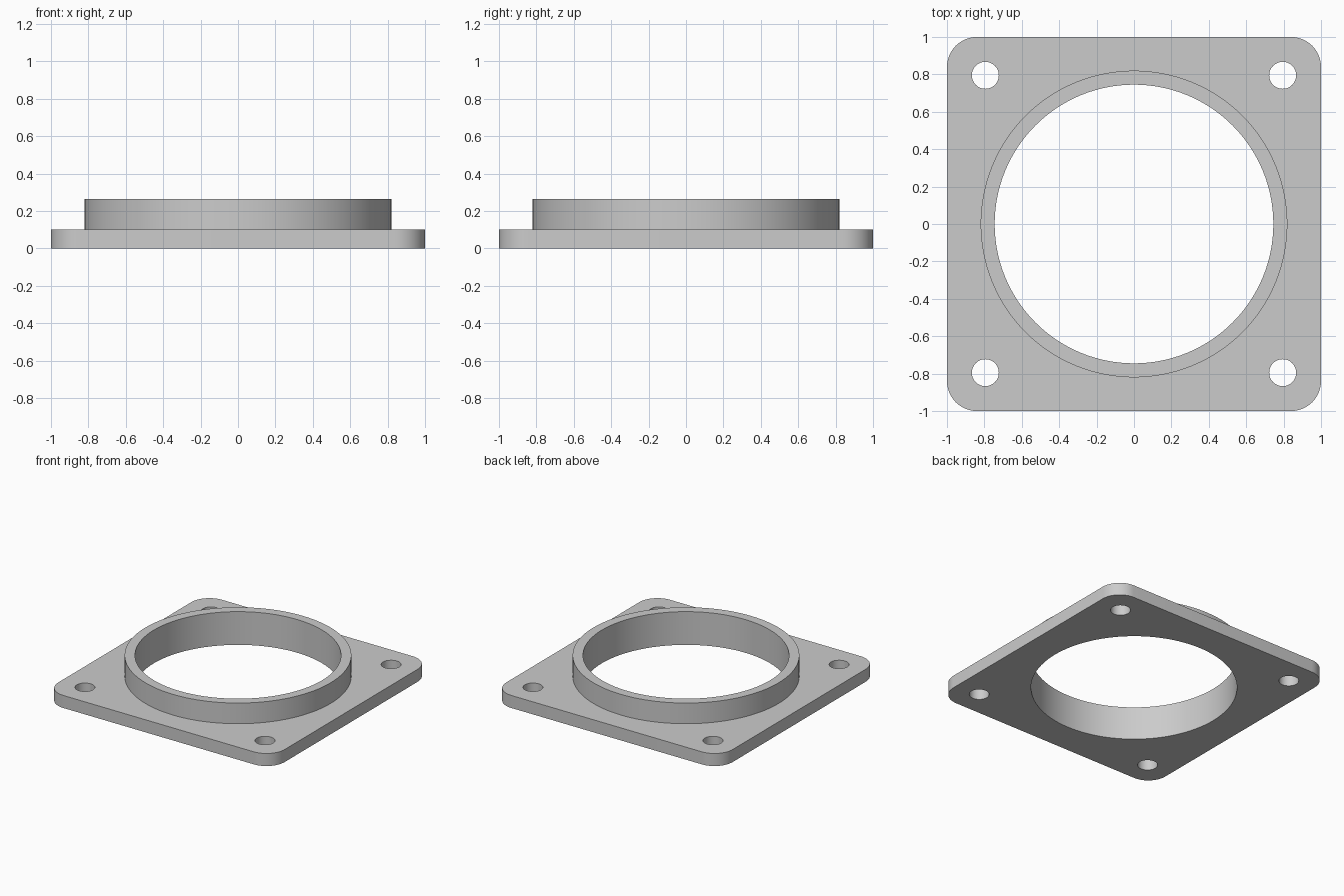
import bpy, bmesh
from math import radians, cos, sin, pi

if "Cube" in bpy.data.objects:
    bpy.data.objects.remove(bpy.data.objects["Cube"], do_unlink=True)

HALF, CORNER, PLATE_H, TOP = 1.0, 0.16, 0.1, 0.265
COLLAR_R, BORE_R = 0.82, 0.745
HOLE_R, HOLE_POS = 0.072, 0.795

grey = bpy.data.materials.new("plain grey")
grey.use_nodes = True
colour = (0.6, 0.6, 0.6, 1)
grey.diffuse_color = colour
grey.node_tree.nodes["Principled BSDF"].inputs["Base Color"].default_value = colour


def circle(x, y, r, n):
    return [(x + r * cos(2 * pi * i / n), y + r * sin(2 * pi * i / n)) for i in range(n)]


def rounded_square(half, r, steps=12):
    c, pts = half - r, []
    for k, (sx, sy) in enumerate([(1, 1), (-1, 1), (-1, -1), (1, -1)]):
        for i in range(steps + 1):
            a = pi / 2 * (k + i / steps)
            pts.append((sx * c + r * cos(a), sy * c + r * sin(a)))
    return pts


def prism(name, outline, z0, z1):
    """Extrude a closed outline from z0 to z1."""
    bm = bmesh.new()
    base = bm.faces.new([bm.verts.new((x, y, z0)) for x, y in outline])
    ext = bmesh.ops.extrude_face_region(bm, geom=[base], use_keep_orig=True)
    top = [v for v in ext["geom"] if isinstance(v, bmesh.types.BMVert)]
    bmesh.ops.translate(bm, verts=top, vec=(0, 0, z1 - z0))
    bmesh.ops.recalc_face_normals(bm, faces=bm.faces)
    mesh = bpy.data.meshes.new(name)
    bm.to_mesh(mesh)
    bm.free()
    mesh.materials.append(grey)
    ob = bpy.data.objects.new(name, mesh)
    bpy.context.collection.objects.link(ob)
    return ob


def combine(target, tool, operation):
    """Apply a boolean and discard the tool object."""
    mod = target.modifiers.new("boolean", "BOOLEAN")
    mod.operation, mod.object, mod.solver = operation, tool, "EXACT"
    bpy.context.view_layer.objects.active = target
    bpy.ops.object.modifier_apply(modifier=mod.name)
    bpy.data.objects.remove(tool, do_unlink=True)


# Square mounting plate with rounded corners
flange = prism("flange_plate_with_collar", rounded_square(HALF, CORNER), 0, PLATE_H)

# Raised collar and its through bore
combine(flange, prism("collar", circle(0, 0, COLLAR_R, 128), PLATE_H / 2, TOP), "UNION")
combine(flange, prism("bore", circle(0, 0, BORE_R, 128), -0.1, TOP + 0.1), "DIFFERENCE")

# Bolt holes in the four corners
for sx in (-1, 1):
    for sy in (-1, 1):
        hole = prism("bolt_hole", circle(sx * HOLE_POS, sy * HOLE_POS, HOLE_R, 48), -0.1, TOP)
        combine(flange, hole, "DIFFERENCE")

# Smooth round walls, crisp rims
bpy.ops.object.select_all(action="DESELECT")
flange.select_set(True)
bpy.context.view_layer.objects.active = flange
bpy.ops.object.shade_smooth_by_angle(angle=radians(30))
